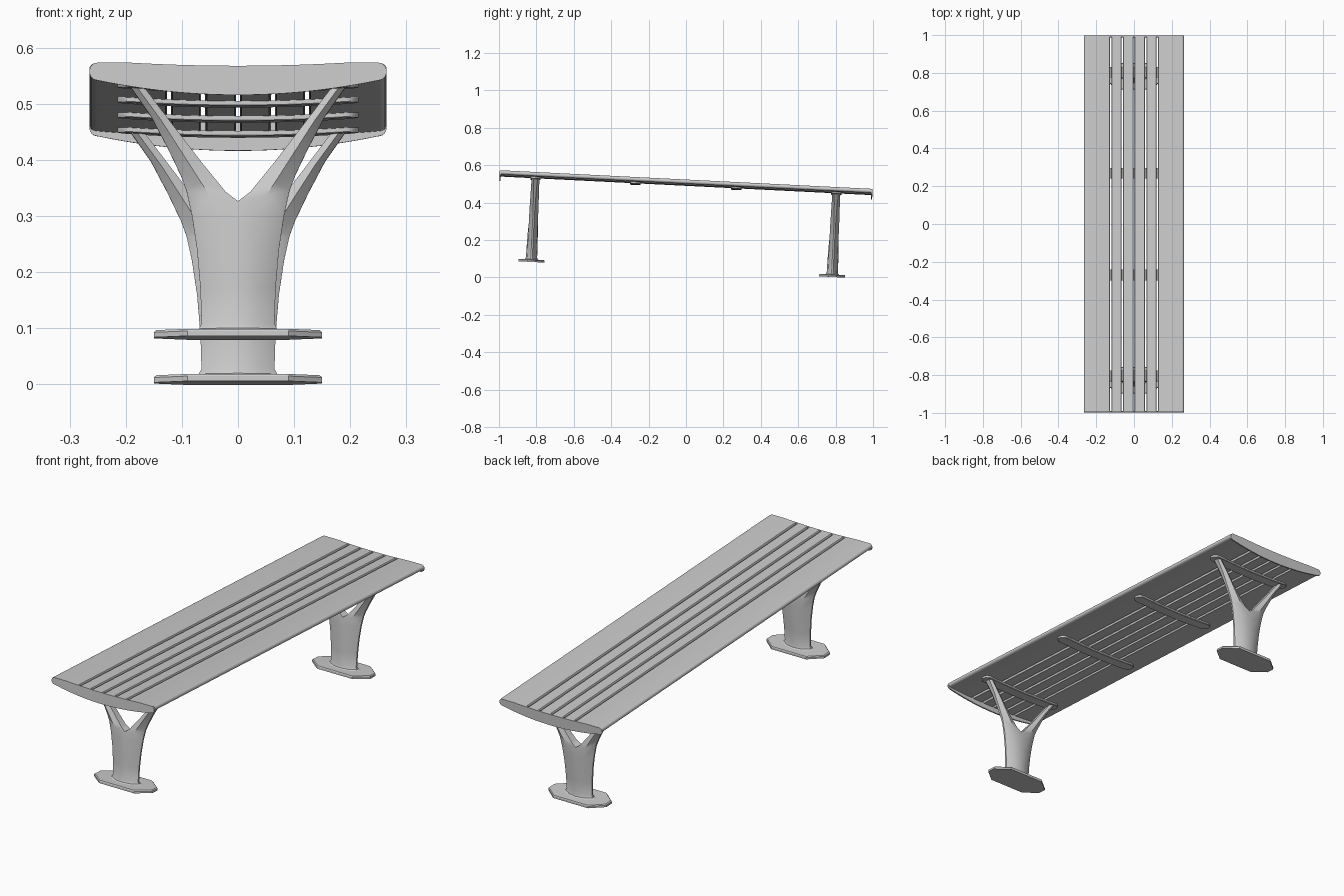
import bpy, bmesh, math
from mathutils import Matrix

if "Cube" in bpy.data.objects:
    bpy.data.objects.remove(bpy.data.objects["Cube"])

# The whole bench is built level, then tipped along its length
TILT = Matrix.Rotation(-0.05, 4, 'X') @ Matrix.Translation((0, -0.025, 0))


def loft(name, rings, mirror=False, angle=35):
    """Skin a list of equal-sized rings and cap both ends."""
    bm = bmesh.new()
    vs = [[bm.verts.new(p) for p in r] for r in rings]
    n = len(rings[0])
    for a, b in zip(vs, vs[1:]):
        for i in range(n):
            j = (i + 1) % n
            bm.faces.new((a[i], a[j], b[j], b[i]))
    bm.faces.new(vs[0][::-1])
    bm.faces.new(vs[-1])
    bmesh.ops.recalc_face_normals(bm, faces=bm.faces)
    if mirror:  # open the half mesh along the centre plane
        inner = [f for f in bm.faces if all(abs(v.co.x) < 1e-5 for v in f.verts)]
        bmesh.ops.delete(bm, geom=inner, context='FACES')
    me = bpy.data.meshes.new(name)
    bm.to_mesh(me)
    bm.free()
    me.shade_smooth()
    me.set_sharp_from_angle(angle=math.radians(angle))
    ob = bpy.data.objects.new(name, me)
    bpy.context.collection.objects.link(ob)
    ob.matrix_world = TILT
    if mirror:
        m = ob.modifiers.new("mirror", 'MIRROR')
        m.merge_threshold = 0.0005
    return ob


# Curves of the dished seat
def top(x):
    return 0.517 + 0.0055 * min(1, (x / 0.19) ** 2)


def under(x):
    return 0.489 + 0.007 * (x / 0.2) ** 2


def cap_under(x):
    return 0.465 + 0.027 * (x / 0.255) ** 2


def outline(x0, x1, low, r0, r1, steps=10):
    """Closed x/z outline between two curves with rounded ends."""
    a, b = x0 + r0, x1 - r1
    xs = [a + (b - a) * i / steps for i in range(steps + 1)]

    def nose(x, r, sign):
        hi, lo = top(x), low(x)
        return [(x + sign * r * math.sin(t), (hi + lo) / 2 + (hi - lo) / 2 * math.cos(t))
                for t in [math.pi * k / 8 for k in range(1, 8)]]

    return ([(x, top(x)) for x in xs] + nose(b, r1, 1)
            + [(x, low(x)) for x in reversed(xs)] + nose(a, r0, -1)[::-1])


def prism(name, pts, y0, y1):
    return loft(name, [[(x, y, z) for x, z in pts] for y in (y0, y1)])


# Seat slats: four narrow, two wide with rounded outer edges
edges = [-0.265, -0.123, -0.062, 0, 0.062, 0.123, 0.265]
for i in range(6):
    x0 = edges[i] + (0 if i == 0 else 0.0035)
    x1 = edges[i + 1] - (0 if i == 5 else 0.0035)
    prism(f"slat_{i + 1}",
          outline(x0, x1, under, 0.013 if i == 0 else 0.003, 0.013 if i == 5 else 0.003),
          -0.992, 0.992)

# End caps
for label, s in (("front", -1), ("back", 1)):
    prism(f"{label}_end_cap", outline(-0.265, 0.265, cap_under, 0.014, 0.014, 24),
          s * 0.991, s * 0.998)

# Curved cross bars with round ends
L, W = 0.215, 0.028
xs = [-L + W * (1 - math.cos(math.pi / 2 * k / 7)) for k in range(8)]
xs += [-L + W + (L - W) * k / 8 for k in range(1, 9)]
xs += [-x for x in reversed(xs[:-1])]
for i, y in enumerate((-0.805, -0.27, 0.27, 0.805)):
    rings = []
    for x in xs:
        e = max(0, abs(x) - (L - W))
        w = max(0.002, math.sqrt(max(0, W * W - e * e)))
        z1 = under(x) + 0.0005
        z0 = z1 - 0.0095
        rings.append([(x, y - w, z1), (x, y + w, z1), (x, y + w, z0 + 0.002),
                      (x, y + w * 0.9, z0), (x, y - w * 0.9, z0), (x, y - w, z0 + 0.002)])
    loft(f"cross_bar_{i + 1}", rings)

# Forked legs: outer x,z / inner x,z / half depths at outer, middle, inner
SECTIONS = [
    (0.082, 0.094, 0.000, 0.094, 0.010, 0.032, 0.040),
    (0.070, 0.098, 0.000, 0.098, 0.006, 0.026, 0.033),
    (0.065, 0.107, 0.000, 0.107, 0.004, 0.024, 0.030),
    (0.067, 0.170, 0.000, 0.170, 0.004, 0.024, 0.029),
    (0.073, 0.240, 0.000, 0.240, 0.004, 0.024, 0.027),
    (0.082, 0.300, 0.000, 0.290, 0.004, 0.024, 0.024),
    (0.092, 0.345, 0.000, 0.325, 0.004, 0.024, 0.021),
    (0.102, 0.372, 0.022, 0.342, 0.005, 0.024, 0.017),
    (0.125, 0.420, 0.065, 0.395, 0.006, 0.023, 0.014),
    (0.155, 0.477, 0.115, 0.460, 0.008, 0.022, 0.014),
    (0.192, 0.530, 0.168, 0.530, 0.012, 0.021, 0.014),
]
PLATE = [(0.15, 0.02), (0.09, 0.07), (-0.09, 0.07), (-0.15, 0.02),
         (-0.15, -0.02), (-0.09, -0.07), (0.09, -0.07), (0.15, -0.02)]
for label, y in (("front", -0.805), ("back", 0.805)):
    rings = []
    for ox, oz, ix, iz, do, dm, di in SECTIONS:
        mx, mz = ox + 0.45 * (ix - ox), oz + 0.45 * (iz - oz)
        half = [(ox, oz, do), (mx, mz, dm), (ix, iz, di)]
        rings.append([(x, y - d, z - 0.041) for x, z, d in half]
                     + [(x, y + d, z - 0.041) for x, z, d in reversed(half)])
    loft(f"{label}_leg", rings, mirror=True)

    # Foot plate with softened top edge
    loft(f"{label}_foot_plate",
         [[(px * s, y + py * s, z) for px, py in PLATE]
          for s, z in ((1, 0.0412), (1, 0.050), (0.97, 0.054))], angle=25)
